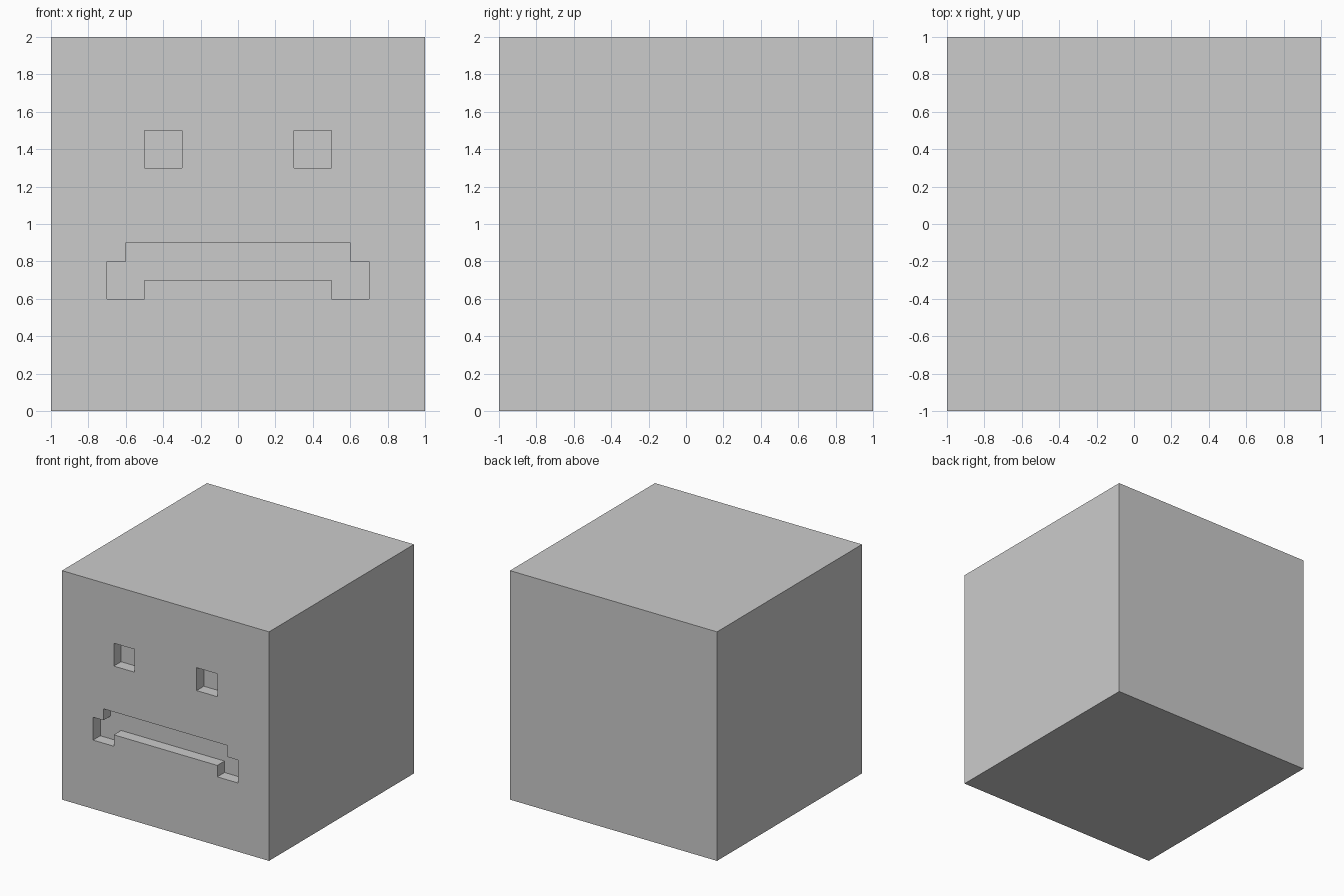
import bpy
import bmesh

if "Cube" in bpy.data.objects:
    bpy.data.objects.remove(bpy.data.objects["Cube"])

DEPTH = 0.1  # how far the face features are sunk into the front


def carver(name, outline):
    """Prism with an x-z outline, reaching DEPTH into the front face."""
    bm = bmesh.new()
    face = bm.faces.new([bm.verts.new((x, -1.1, z)) for x, z in outline])
    new = bmesh.ops.extrude_face_region(bm, geom=[face])["geom"]
    moved = [v for v in new if isinstance(v, bmesh.types.BMVert)]
    bmesh.ops.translate(bm, verts=moved, vec=(0, 0.1 + DEPTH, 0))
    bmesh.ops.recalc_face_normals(bm, faces=bm.faces)
    mesh = bpy.data.meshes.new(name)
    bm.to_mesh(mesh)
    bm.free()
    obj = bpy.data.objects.new(name, mesh)
    bpy.context.collection.objects.link(obj)
    obj.hide_render = True
    obj.display_type = 'WIRE'
    return obj


# Head block
bpy.ops.mesh.primitive_cube_add(size=2, location=(0, 0, 1))
head = bpy.context.object
head.name = "head_block"
bpy.ops.object.transform_apply(location=True)

# Square eyes, mirrored left and right
cutters = []
for side, x in (("left", -0.4), ("right", 0.4)):
    eye = [(x - 0.1, 1.3), (x + 0.1, 1.3), (x + 0.1, 1.5), (x - 0.1, 1.5)]
    cutters.append(carver(side + "_eye_cutter", eye))

# Stepped frown: right half of the outline, then its mirror image
half = [(0.5, 0.7), (0.5, 0.6), (0.7, 0.6), (0.7, 0.8), (0.6, 0.8), (0.6, 0.9)]
frown = half + [(-x, z) for x, z in reversed(half)]
cutters.append(carver("mouth_cutter", frown))

# Sink the features into the block
for cutter in cutters:
    mod = head.modifiers.new(cutter.name, 'BOOLEAN')
    mod.operation = 'DIFFERENCE'
    mod.solver = 'EXACT'
    mod.object = cutter
